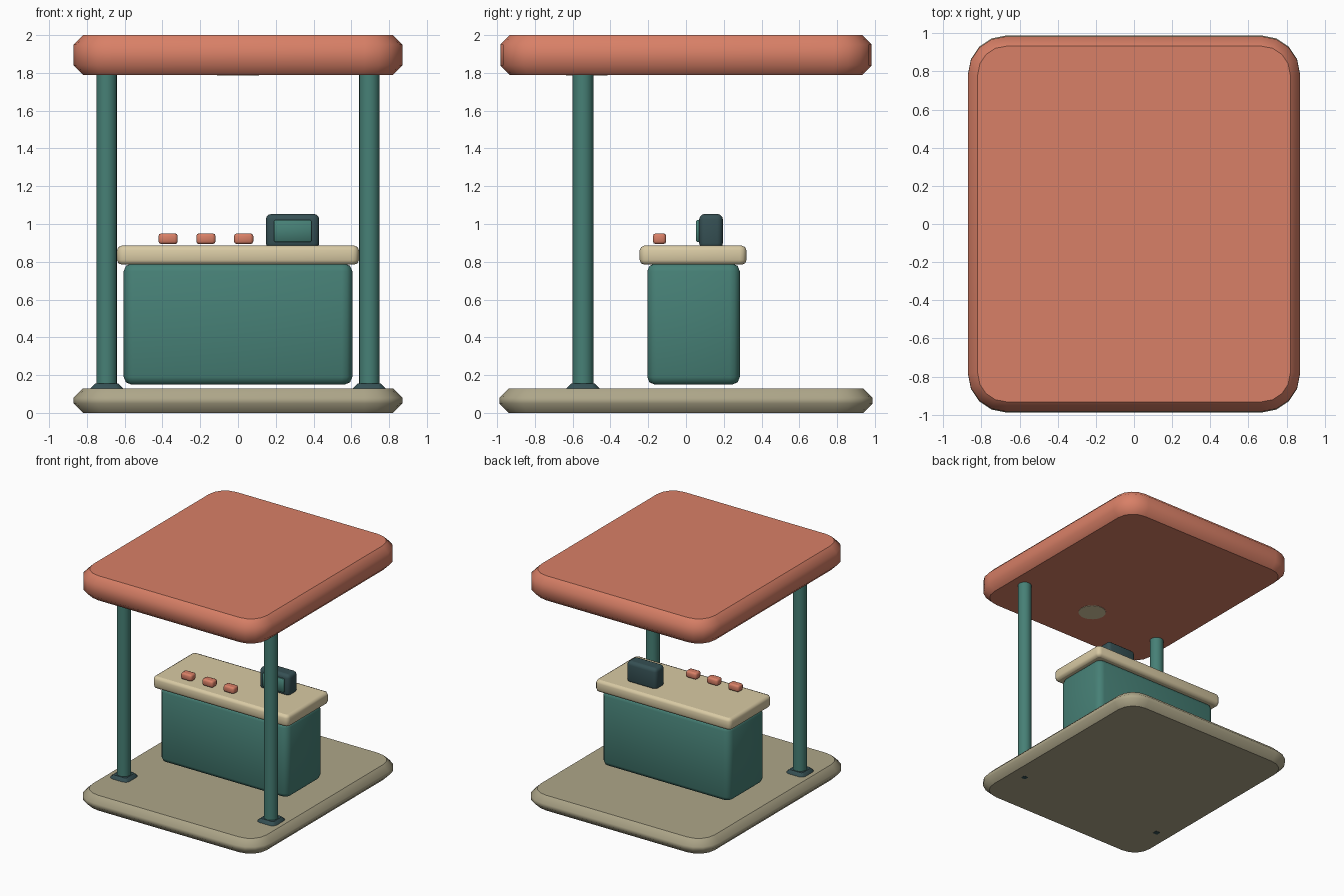
import bpy, bmesh
from mathutils import Matrix

cube = bpy.data.objects.get("Cube")
if cube:
    bpy.data.objects.remove(cube, do_unlink=True)


def material(name, rgb):
    mat = bpy.data.materials.new(name)
    mat.use_nodes = True
    colour = (*rgb, 1)
    mat.diffuse_color = colour
    mat.node_tree.nodes["Principled BSDF"].inputs["Base Color"].default_value = colour
    return mat


CORAL = material("coral", (0.69, 0.215, 0.135))
TEAL = material("teal", (0.062, 0.216, 0.181))
CREAM = material("cream", (0.69, 0.59, 0.37))
STONE = material("stone", (0.42, 0.38, 0.25))
SLATE = material("dark slate", (0.036, 0.08, 0.088))


def finish(name, bm, mat):
    mesh = bpy.data.meshes.new(name)
    bm.to_mesh(mesh)
    bm.free()
    mesh.materials.append(mat)
    obj = bpy.data.objects.new(name, mesh)
    bpy.context.collection.objects.link(obj)
    return obj


def slab(name, mat, x, y, z, corner, rim, corner_segs=4, rim_segs=1):
    """Box between (min, max) pairs, with rounded upright corners and bevelled rims."""
    spans = (x, y, z)
    size = [b - a for a, b in spans]
    centre = [(a + b) / 2 for a, b in spans]
    bm = bmesh.new()
    bmesh.ops.create_cube(bm, size=1, matrix=Matrix.LocRotScale(centre, None, size))
    upright = [e for e in bm.edges if abs(e.verts[0].co.z - e.verts[1].co.z) > 1e-4]
    bmesh.ops.bevel(bm, geom=upright, offset=corner, segments=corner_segs,
                    profile=0.5, affect='EDGES')
    rims = [e for e in bm.edges if abs(e.verts[0].co.z - e.verts[1].co.z) < 1e-5]
    bmesh.ops.bevel(bm, geom=rims, offset=rim, segments=rim_segs,
                    profile=0.5, affect='EDGES')
    bm.normal_update()
    # Smooth sides, crisp outline round the flat top and bottom
    for face in bm.faces:
        face.smooth = True
    for face in bm.faces:
        if abs(face.normal.z) > 0.99:
            for edge in face.edges:
                edge.smooth = False
    return finish(name, bm, mat)


def cylinder(name, mat, x, y, z, radius, sides):
    bm = bmesh.new()
    bmesh.ops.create_cone(bm, cap_ends=True, segments=sides, radius1=radius,
                          radius2=radius, depth=z[1] - z[0],
                          matrix=Matrix.Translation((x, y, sum(z) / 2)))
    bm.normal_update()
    for face in bm.faces:
        face.smooth = abs(face.normal.z) < 0.5
    return finish(name, bm, mat)


def around(c, half):
    return (c - half, c + half)


# Floor and canopy
slab("floor_base", STONE, around(0, 0.87), around(0, 0.988), (0, 0.13), 0.2, 0.05)
slab("canopy", CORAL, around(0, 0.87), around(0, 0.983), (1.79, 2), 0.2, 0.05)

# Flush lamp under the canopy
cylinder("canopy_lamp", CREAM, 0, -0.525, (1.787, 1.794), 0.11, 24)

# Posts with feet that reach through the floor
POST_Y = -0.545
for side, px in (("left", 0.695), ("right", -0.695)):
    cylinder(side + "_post", TEAL, px, POST_Y, (0.1, 1.8), 0.055, 16)
    slab(side + "_post_foot", SLATE, around(px, 0.092), around(POST_Y, 0.092),
         (0.04, 0.155), 0.04, 0.03, 2)
    slab(side + "_post_anchor", SLATE, around(px, 0.022), around(POST_Y, 0.022),
         (-0.001, 0.05), 0.006, 0.0005, 1)

# Counter
slab("counter_body", TEAL, around(0, 0.605), (-0.205, 0.285), (0.15, 0.79),
     0.055, 0.04, 3, 2)
slab("counter_top", CREAM, around(0, 0.64), (-0.245, 0.32), (0.785, 0.885),
     0.035, 0.024, 3, 2)

# Buttons
for i in range(3):
    slab(f"button_{i + 1}", CORAL, around(-0.37 + 0.2 * i, 0.051), around(-0.14, 0.035),
         (0.894, 0.95), 0.016, 0.014, 2, 2)

# Till and its screen
slab("till", SLATE, (0.148, 0.43), (0.07, 0.195), (0.87, 1.053), 0.03, 0.028, 3, 3)
slab("till_screen", TEAL, (0.19, 0.39), (0.053, 0.08), (0.905, 1.02), 0.007, 0.006, 2)
